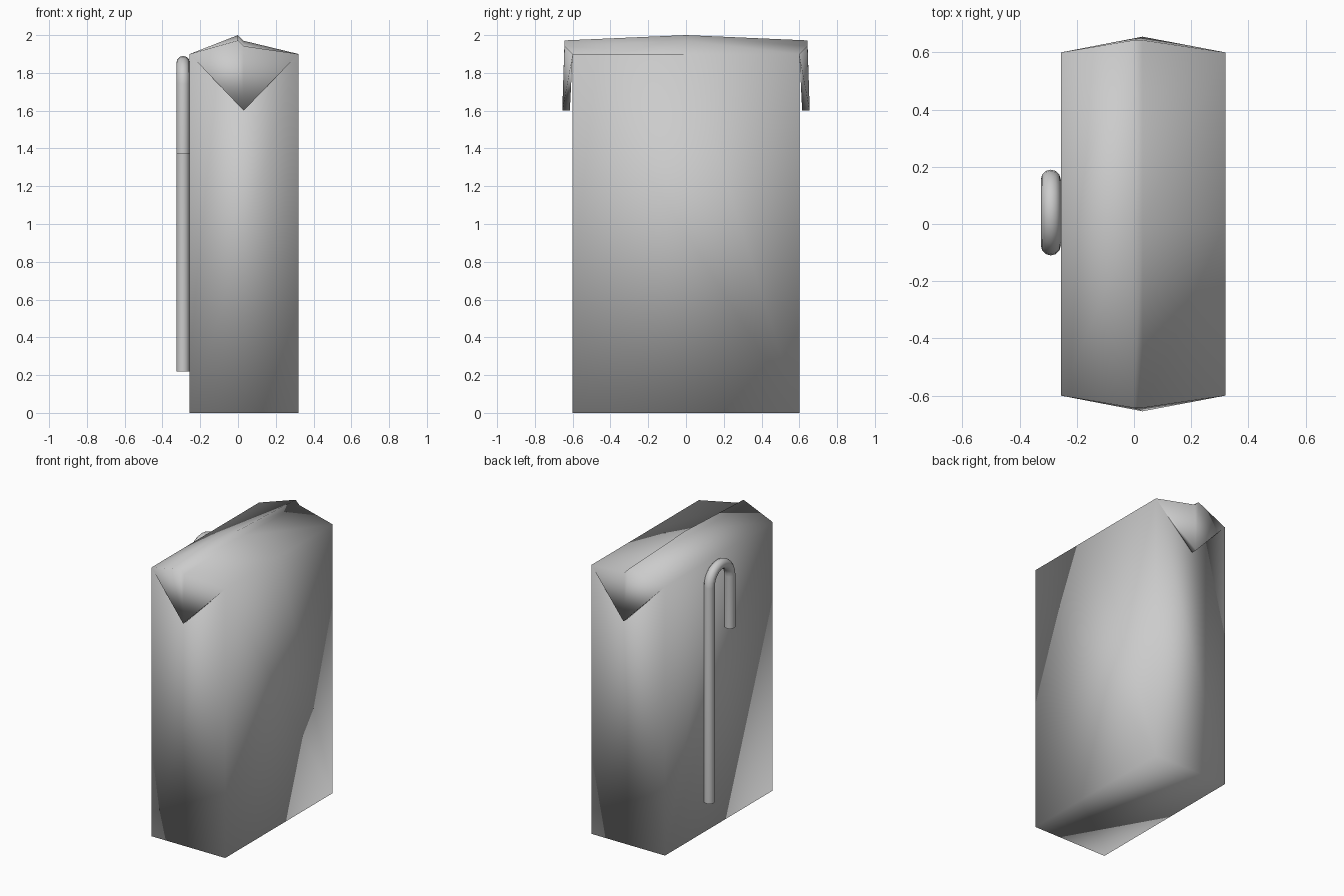
import bpy, bmesh
from math import cos, sin, pi

if "Cube" in bpy.data.objects:
    bpy.data.objects.remove(bpy.data.objects["Cube"], do_unlink=True)

mat = bpy.data.materials.new("plain grey")
mat.use_nodes = True
GREY = (0.6, 0.6, 0.6, 1)
mat.diffuse_color = GREY
mat.node_tree.nodes["Principled BSDF"].inputs["Base Color"].default_value = GREY

LEFT, RIGHT, DEPTH, EAVE = -0.256, 0.32, 0.6, 1.9
SEAM = 0.03

# Carton: walls, overlapping roof seam and folded corner flaps in one closed skin
bm = bmesh.new()


def section(y, ridge_y, drop):
    """Roof section: eave, upper lip of the seam, lower lip, eave."""
    points = [(LEFT, y, EAVE), (0, ridge_y, 2 - drop),
              (SEAM, ridge_y, 1.97 - drop), (RIGHT, y, EAVE)]
    return [bm.verts.new(p) for p in points]


front = section(-DEPTH, -0.643, 0.028)
middle = section(0, 0, 0)
back = section(DEPTH, 0.643, 0.028)
for a, b in ((front, middle), (middle, back)):
    for i in range(3):
        bm.faces.new((a[i], a[i + 1], b[i + 1], b[i]))

base = {}
for side, sec in ((-1, front), (1, back)):
    lo_l = bm.verts.new((LEFT, side * DEPTH, 0))
    lo_r = bm.verts.new((RIGHT, side * DEPTH, 0))
    base[side] = (lo_l, lo_r)
    # End wall and hanging triangular flap
    outer = bm.verts.new((SEAM, side * 0.655, 1.6))
    inner = bm.verts.new((SEAM, side * 0.615, 1.6))
    el, top_l, top_r, er = sec
    for loop in ((lo_l, lo_r, er, el), (el, er, inner), (el, inner, outer),
                 (er, outer, inner), (el, outer, top_l),
                 (top_l, outer, top_r), (top_r, outer, er)):
        bm.faces.new(loop)

# Long walls and bottom
for k, i in ((0, 0), (1, 3)):
    bm.faces.new((base[-1][k], base[1][k], back[i], middle[i], front[i]))
bm.faces.new((*base[-1], base[1][1], base[1][0]))
bmesh.ops.recalc_face_normals(bm, faces=bm.faces)
for f in bm.faces:
    f.smooth = True
mesh = bpy.data.meshes.new("carton")
bm.to_mesh(mesh)
bm.free()
carton = bpy.data.objects.new("carton", mesh)
bpy.context.collection.objects.link(carton)
mesh.materials.append(mat)

# Bent straw held against the side wall
STRAW_X, BEND_Y, BEND_Z, BEND_R = -0.291, 0.04, 1.74, 0.115
path = [(0.155, 0.22)]
path += [(BEND_Y + BEND_R * cos(pi * i / 12), BEND_Z + BEND_R * sin(pi * i / 12))
         for i in range(13)]
path += [(-0.075, 1.37)]
curve = bpy.data.curves.new("straw", "CURVE")
curve.dimensions = "3D"
curve.bevel_depth = 0.035
curve.bevel_resolution = 4
curve.use_fill_caps = True
spline = curve.splines.new("POLY")
spline.points.add(len(path) - 1)
for point, (y, z) in zip(spline.points, path):
    point.co = (STRAW_X, y, z, 1)
spline.use_smooth = True
curve.materials.append(mat)
straw = bpy.data.objects.new("straw", curve)
bpy.context.collection.objects.link(straw)
